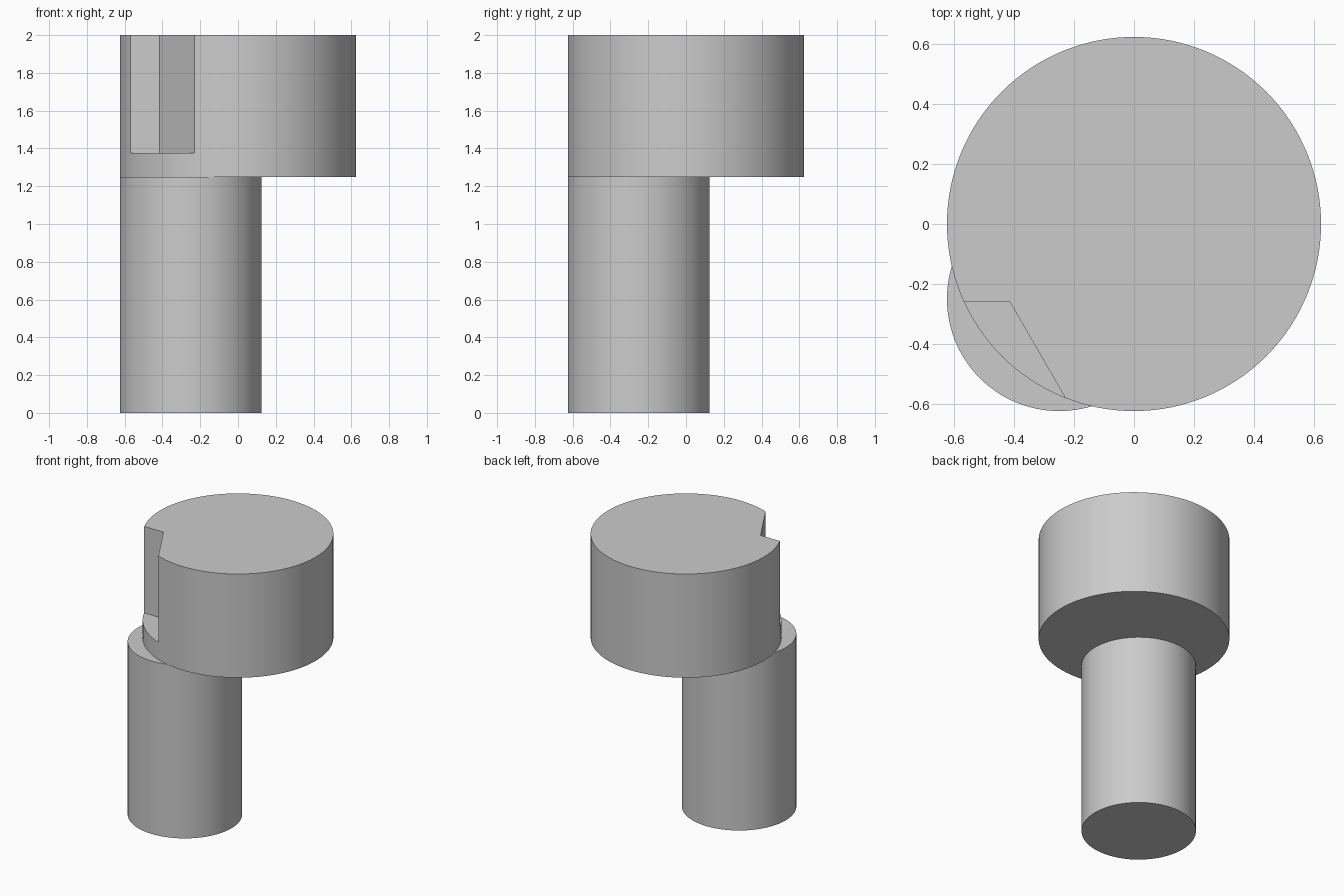
import bpy
import bmesh
import math

cube = bpy.data.objects.get("Cube")
if cube:
    bpy.data.objects.remove(cube)

GREY = 0.6
grey = bpy.data.materials.new("plain grey")
grey.use_nodes = True
grey.diffuse_color = (GREY, GREY, GREY, 1)
grey.node_tree.nodes["Principled BSDF"].inputs["Base Color"].default_value = (GREY, GREY, GREY, 1)


def prism(name, outline, bottom, top):
    """Extrude a flat outline upwards into a solid."""
    bm = bmesh.new()
    face = bm.faces.new([bm.verts.new((x, y, bottom)) for x, y in outline])
    grown = bmesh.ops.extrude_face_region(bm, geom=[face])["geom"]
    verts = [v for v in grown if isinstance(v, bmesh.types.BMVert)]
    bmesh.ops.translate(bm, verts=verts, vec=(0, 0, top - bottom))
    bmesh.ops.recalc_face_normals(bm, faces=bm.faces)
    mesh = bpy.data.meshes.new(name)
    bm.to_mesh(mesh)
    bm.free()
    mesh.materials.append(grey)
    obj = bpy.data.objects.new(name, mesh)
    bpy.context.collection.objects.link(obj)
    return obj


def circle(x, y, radius, sides=128):
    angles = [2 * math.pi * i / sides for i in range(sides)]
    return [(x + radius * math.cos(a), y + radius * math.sin(a)) for a in angles]


def smooth(obj):
    bpy.ops.object.select_all(action="DESELECT")
    obj.select_set(True)
    bpy.context.view_layer.objects.active = obj
    bpy.ops.object.shade_smooth_by_angle(angle=math.radians(30))


# Offset pin and wide round head
pin = prism("offset_pin", circle(-0.25, -0.25, 0.375), 0, 1.25)
head = prism("round_head", circle(0, 0, 0.625), 1.25, 2)

# Angled notch cut down into the rim of the head
corner = (-0.415, -0.26)
slope = math.radians(-60)
far = (corner[0] + 0.8 * math.cos(slope), corner[1] + 0.8 * math.sin(slope))
cutter = prism("notch_cutter", [corner, (-1, corner[1]), (-1, far[1]), far], 1.375, 2.2)
notch = head.modifiers.new("notch", "BOOLEAN")
notch.operation = "DIFFERENCE"
notch.solver = "EXACT"
notch.object = cutter

# Bake the cut, then drop the cutter
bpy.ops.object.select_all(action="DESELECT")
head.select_set(True)
bpy.context.view_layer.objects.active = head
bpy.ops.object.modifier_apply(modifier=notch.name)
bpy.data.objects.remove(cutter)

for part in (pin, head):
    smooth(part)
